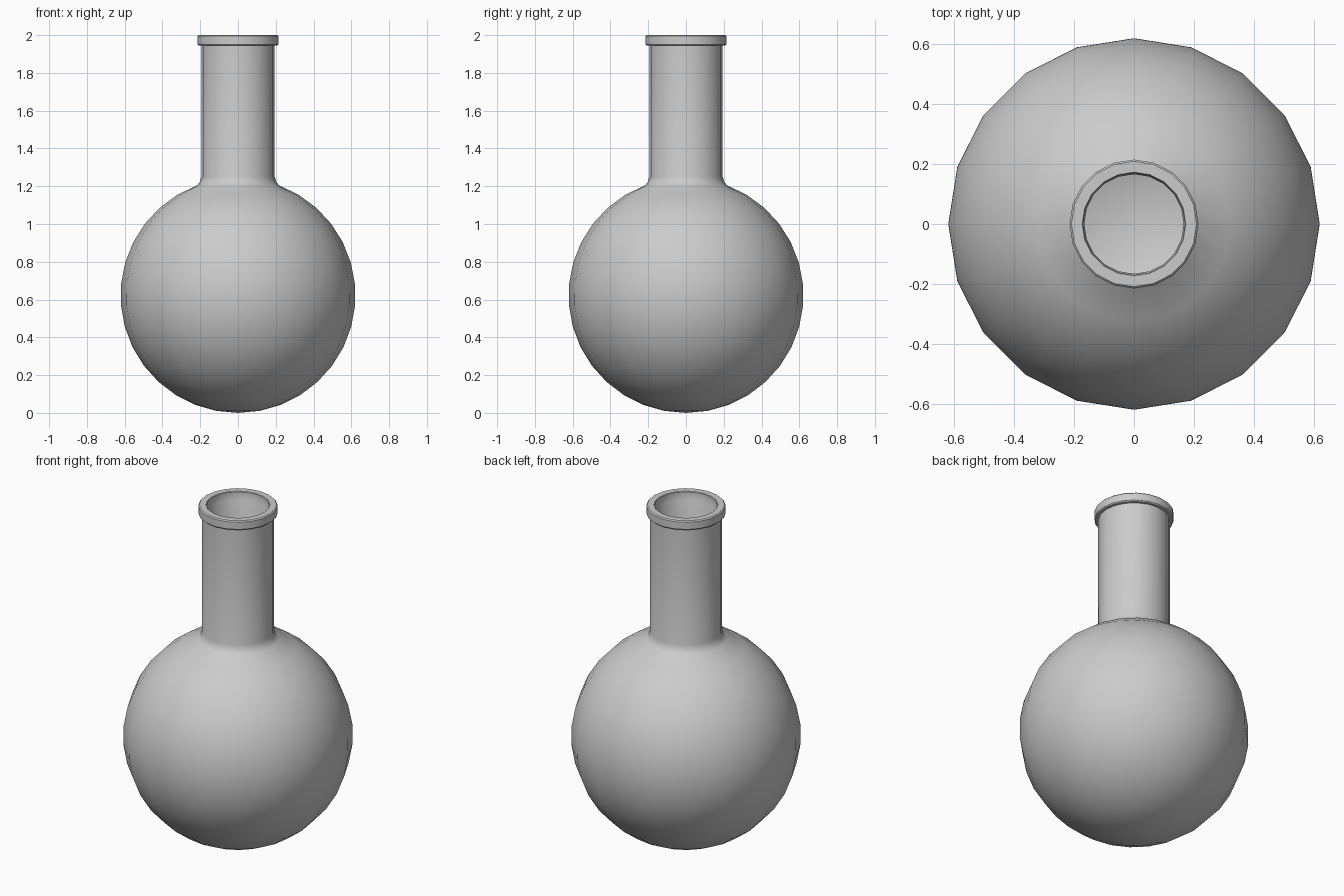
import bpy, bmesh, math

if "Cube" in bpy.data.objects:
    bpy.data.objects.remove(bpy.data.objects["Cube"])

SIDES = 20
R, CZ = 0.622, 0.622      # outer bulb
RI = 0.596                # inner bulb


def arc(radius, r_end, steps):
    """Bulb profile from the bottom pole up to where its radius is r_end."""
    end = math.pi - math.asin(r_end / radius)
    return [(radius * math.sin(end * i / steps), CZ - radius * math.cos(end * i / steps))
            for i in range(steps + 1)]


# Outer wall: bulb, flared joint, straight neck, bevelled lip
outer = arc(R, 0.218, 15) + [
    (0.203, 1.222), (0.194, 1.25), (0.194, 1.945),
    (0.209, 1.945), (0.215, 1.951), (0.215, 1.994), (0.209, 2.0)]
# Inner wall: mouth, neck bore, hollow bulb
inner = [(0.173, 2.0), (0.17, 1.996), (0.17, 1.95), (0.166, 1.942)]
inner += reversed(arc(RI, 0.166, 15))

# Lathe the closed profile around z
bm = bmesh.new()
verts = [bm.verts.new((r, 0, z)) for r, z in outer + inner]
edges = [bm.edges.new(pair) for pair in zip(verts, verts[1:])]
bmesh.ops.spin(bm, geom=verts + edges, cent=(0, 0, 0), axis=(0, 0, 1),
               angle=math.tau, steps=SIDES, use_merge=False)
bmesh.ops.remove_doubles(bm, verts=bm.verts[:], dist=0.0005)
bmesh.ops.recalc_face_normals(bm, faces=bm.faces[:])

mesh = bpy.data.meshes.new("round_flask")
bm.to_mesh(mesh)
bm.free()
flask = bpy.data.objects.new("round_flask", mesh)
bpy.context.collection.objects.link(flask)

# Smooth glass with crisp lip edges
bpy.context.view_layer.objects.active = flask
flask.select_set(True)
bpy.ops.object.shade_smooth_by_angle(angle=math.radians(30))
